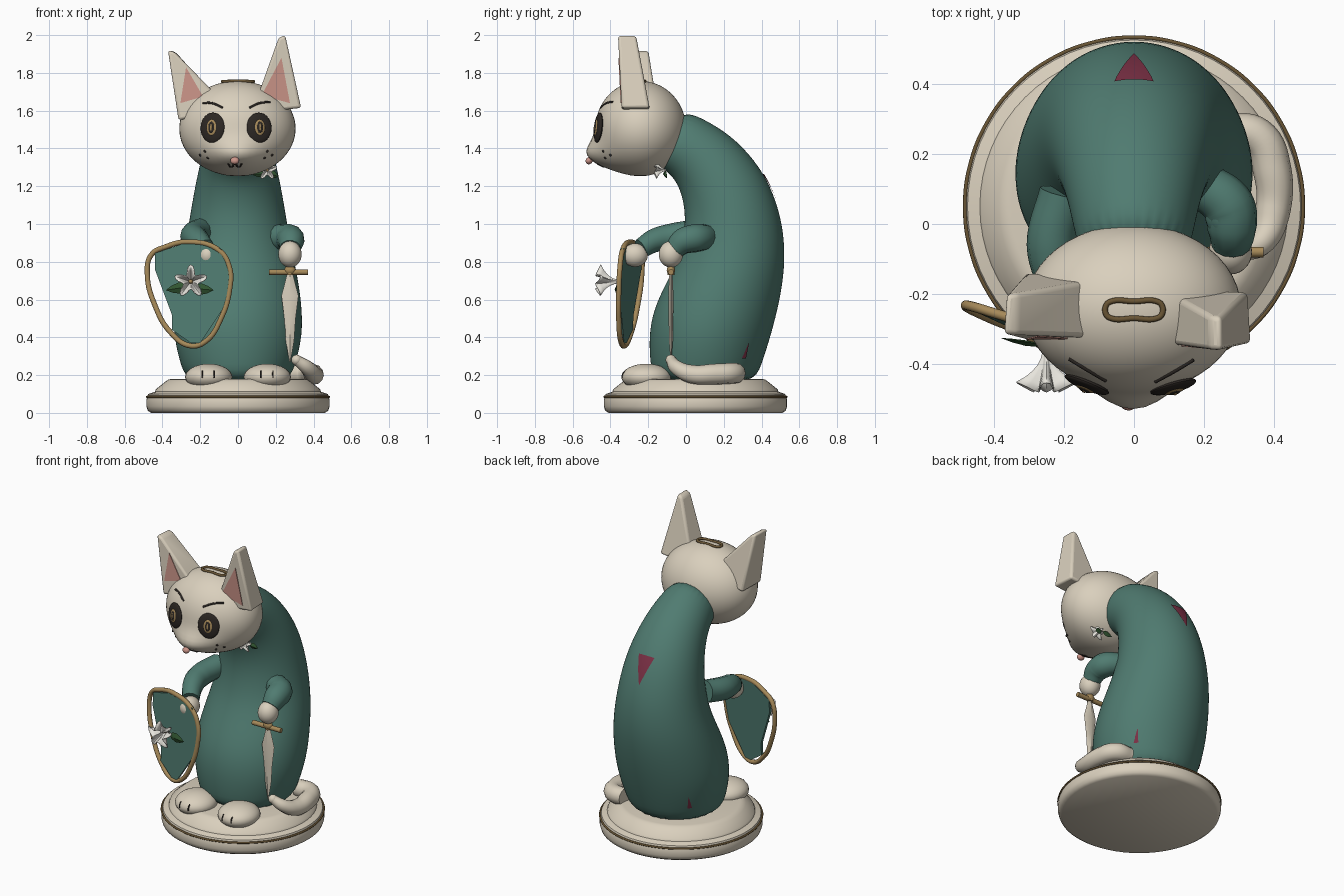
import bpy, bmesh
from math import sin, cos, pi
from mathutils import Vector, Matrix
from mathutils.bvhtree import BVHTree

if "Cube" in bpy.data.objects:
    bpy.data.objects.remove(bpy.data.objects["Cube"])

def mat(name, r, g, b):
    m = bpy.data.materials.new(name)
    m.diffuse_color = (r, g, b, 1)
    m.use_nodes = True
    m.node_tree.nodes["Principled BSDF"].inputs["Base Color"].default_value = m.diffuse_color
    return m

CREAM, TEAL = mat("cream", .70, .63, .51), mat("teal", .08, .20, .165)
GOLD, DARK = mat("gold", .38, .25, .10), mat("dark", .025, .02, .017)
PINK, RED = mat("pink", .60, .30, .25), mat("wine", .20, .03, .06)
WHITE, GREEN = mat("white", .80, .78, .72), mat("green", .03, .09, .03)
TRIM = mat("dark_gold", .14, .09, .035)

def obj_from(bm, name, m):
    bmesh.ops.recalc_face_normals(bm, faces=bm.faces)
    me = bpy.data.meshes.new(name)
    bm.to_mesh(me); bm.free()
    o = bpy.data.objects.new(name, me)
    bpy.context.collection.objects.link(o)
    me.materials.append(m)
    return o

def loft(name, rings, m, caps=True):
    bm = bmesh.new()
    vs = [[bm.verts.new(p) for p in r] for r in rings]
    n = len(vs[0])
    for a, b in zip(vs, vs[1:]):
        for i in range(n):
            bm.faces.new((a[i], a[(i+1) % n], b[(i+1) % n], b[i]))
    if caps:
        bm.faces.new(vs[0]); bm.faces.new(vs[-1])
    return obj_from(bm, name, m)

def ball(name, loc, r, m, normal=None):
    bm = bmesh.new()
    bmesh.ops.create_uvsphere(bm, u_segments=28, v_segments=16, radius=1)
    q = Matrix.Identity(4)
    if normal:
        q = normal.to_track_quat('Z', 'Y').to_matrix().to_4x4()
    bm.transform(Matrix.Translation(loc) @ q @ Matrix.Diagonal((*r, 1)))
    return obj_from(bm, name, m)

def tube(name, pts, radius, m, radii=None, cyclic=False):
    cu = bpy.data.curves.new(name, 'CURVE')
    cu.dimensions, cu.bevel_depth, cu.bevel_resolution = '3D', radius, 4
    cu.use_fill_caps, cu.resolution_u = True, 8
    s = cu.splines.new('BEZIER')
    s.bezier_points.add(len(pts) - 1)
    for i, p in enumerate(pts):
        b = s.bezier_points[i]
        b.co, b.handle_left_type, b.handle_right_type = p, 'AUTO', 'AUTO'
        b.radius = radii[i] if radii else 1
    s.use_cyclic_u = cyclic
    tmp = bpy.data.objects.new(name, cu)
    bpy.context.collection.objects.link(tmp)
    dg = bpy.context.evaluated_depsgraph_get()
    me = bpy.data.meshes.new_from_object(tmp.evaluated_get(dg))
    bpy.data.objects.remove(tmp)
    o = bpy.data.objects.new(name, me)
    bpy.context.collection.objects.link(o)
    me.materials.clear(); me.materials.append(m)
    return o

def bvh(o):
    dg = bpy.context.evaluated_depsgraph_get()
    return BVHTree.FromObject(o, dg)

def front(tree, x, z):
    p, n = tree.ray_cast(Vector((x, -2, z)), Vector((0, 1, 0)))[:2]
    return p, n

def circle(r, z, n=64, cy=.05):
    return [(r*cos(2*pi*i/n), cy + r*sin(2*pi*i/n), z) for i in range(n)]

# Plinth
loft("base", [circle(r, z) for r, z in [(.46, 0), (.478, .012), (.485, .035), (.485, .07), (.475, .1),
     (.44, .112), (.435, .125), (.385, .165), (.37, .176), (.35, .18)]], CREAM)
tube("base_trim", circle(.482, .085, 24), .006, TRIM, cyclic=True)

# Cloaked body: tilted elliptical sections (front y,z, back y,z, half width)
secs = [(-.17, .15, .36, .15, .265), (-.19, .25, .40, .25, .305), (-.2, .4, .455, .42, .345), (-.175, .55, .5, .6, .34),
        (-.1, .7, .525, .77, .315), (-.04, .82, .522, .92, .285), (-.01, .95, .5, 1.05, .262), (-.005, 1.07, .45, 1.2, .24),
        (-.03, 1.18, .365, 1.34, .215), (-.07, 1.25, .24, 1.47, .19), (-.13, 1.3, .09, 1.56, .17), (-.22, 1.34, -.03, 1.61, .14)]
rings = []
for fy, fz, by, bz, w in secs:
    c, h = Vector((0, (fy+by)/2, (fz+bz)/2)), Vector((0, (by-fy)/2, (bz-fz)/2))
    rings.append([c + h*sin(2*pi*i/28) + Vector((w*cos(2*pi*i/28), 0, 0)) for i in range(28)])
body = loft("body", rings, TEAL)
sub = body.modifiers.new("smooth", 'SUBSURF')
sub.levels = sub.render_levels = 2
bpy.context.view_layer.update()
body_tree = bvh(body)

# Wine patches wrapped on the body
def patch(name, corners):
    bm = bmesh.new()
    bm.faces.new([bm.verts.new(c) for c in corners])
    bmesh.ops.subdivide_edges(bm, edges=bm.edges[:], cuts=6, use_grid_fill=True)
    bmesh.ops.triangulate(bm, faces=bm.faces)
    for v in bm.verts:
        p, n = body_tree.find_nearest(v.co)[:2]
        v.co = p + n*.006
    return obj_from(bm, name, RED)

patch("back_patch", [(-.06, .42, 1.27), (.06, .42, 1.27), (0, .5, 1.1)])
for s in (-1, 1):
    patch("hem_patch", [(s*.27, .31, .28), (s*.25, .335, .28), (s*.27, .35, .37)])

# Head: ellipsoid with a muzzle bulge
bm = bmesh.new()
bmesh.ops.create_uvsphere(bm, u_segments=48, v_segments=32, radius=1)
for v in bm.verts:
    n = v.co.copy()
    g = math_g = 2.718 ** (-((n.x/.5)**2 + ((n.z+.58)/.33)**2)) if n.y < 0 else 0
    g *= min(1, max(0, -n.y*2))
    v.co = (-.003 + .308*n.x, -.24 + .24*n.y - .085*g, 1.505 + .252*n.z)
head = obj_from(bm, "head", CREAM)
bpy.context.view_layer.update()
ht = bvh(head)

# Ears: thick slabs with pink linings
def ear(outline, pink, fb, ft, bb, bt):
    z0, z1 = min(p[1] for p in outline), max(p[1] for p in outline)
    y = lambda z, a, b: a + (b-a)*(z-z0)/(z1-z0)
    cx = sum(p[0] for p in outline)/len(outline)
    o = loft("ear", [[(x, y(z, fb, ft), z) for x, z in outline],
                     [(cx+(x-cx)*.92, y(z, bb, bt), z) for x, z in outline]], CREAM)
    b = o.modifiers.new("bevel", 'BEVEL')
    b.width, b.segments = .014, 3
    loft("ear_lining", [[(x, y(z, fb, ft)+d, z) for x, z in pink] for d in (-.004, .01)], PINK)

ear([(-.372, 1.92), (-.335, 1.91), (-.12, 1.69), (-.2, 1.57), (-.315, 1.55)],
    [(-.275, 1.83), (-.185, 1.675), (-.305, 1.64)], -.33, -.315, -.14, -.2)
ear([(.215, 1.985), (.25, 2.0), (.335, 1.615), (.2, 1.6), (.11, 1.695)],
    [(.23, 1.88), (.125, 1.68), (.275, 1.64)], -.34, -.36, -.19, -.265)

# Slot rim on the crown
slot = [(-.08, .012), (-.068, .023), (0, .024), (.068, .023), (.08, .012), (.08, -.012), (.068, -.023), (0, -.024), (-.068, -.023), (-.08, -.012)]
tube("slot_rim", [(x, -.245+y, 1.757 - .4*x*x) for x, y in slot], .008, TRIM, cyclic=True)

# Eyes, brows, nose, mouth, whisker spots
for x in (-.135, .112):
    p, n = front(ht, x, 1.51)
    ball("eye", p, (.068, .08, .016), DARK, n)
    ball("iris", p + n*.013, (.028, .042, .007), GOLD, n)
    ball("pupil", p + n*.017, (.017, .031, .006), DARK, n)
    ball("eye_glint", p + n*.021, (.006, .02, .004), GOLD, n)

def face_line(name, tree, pts, r=.006, m=DARK):
    tube(name, [front(tree, x, z)[0] for x, z in pts], r, m)

face_line("brow", ht, [(-.185, 1.64), (-.14, 1.64), (-.08, 1.615)])
face_line("brow", ht, [(.06, 1.615), (.115, 1.64), (.17, 1.645)])
p, n = front(ht, -.016, 1.345)
ball("nose", p + n*.012, (.024, .018, .02), PINK, n)
face_line("mouth", ht, [(-.052, 1.32), (-.035, 1.303), (-.016, 1.318), (.003, 1.303), (.02, 1.32)], .005)
face_line("mouth", ht, [(-.016, 1.34), (-.016, 1.318)], .004)
for s in (-1, 1):
    for x, z in ((.165, 1.385), (.19, 1.365), (.15, 1.35)):
        ball("whisker_spot", front(ht, s*x - .01, z)[0], (.007,)*3, DARK)

# Arms and paws
tube("sleeve_left", [(-.2, .09, .96), (-.235, -.06, .935), (-.215, -.16, .915), (-.175, -.24, .87)], .07, TEAL, [1, 1.02, .9, .75])
ball("paw_left", (-.16, -.27, .835), (.055, .068, .062), CREAM)
tube("sleeve_right", [(.2, .11, .93), (.27, .05, .925), (.28, -.01, .91), (.277, -.06, .87)], .075, TEAL, [.9, 1, .95, .75])
ball("sleeve_elbow", (.275, .03, .92), (.073, .085, .07), TEAL)
ball("paw_right", (.275, -.08, .84), (.062, .064, .07), CREAM)

# Dagger
tube("dagger_grip", [(.275, -.08, .84), (.275, -.08, .73)], .018, GOLD)
ball("dagger_pommel", (.275, -.08, .755), (.03, .022, .025), GOLD)
tube("dagger_guard", [(.165, -.08, .745), (.37, -.08, .745)], .015, GOLD)
loft("dagger_blade", [[(.275-w, -.08, z), (.275, -.08-t, z), (.275+w, -.08, z), (.275, -.08+t, z)]
     for z, w, t in [(.74, .014, .008), (.62, .045, .014), (.5, .03, .012), (.38, .022, .01), (.27, .003, .002)]], CREAM)

# Shield with rim
sy = lambda x, z: -.355 + .12*max(0, (-.035-x)/.45)**1.3 + .05*(z-.68)
rim = [(-.265, .905), (-.38, .88), (-.46, .835), (-.48, .73), (-.44, .57), (-.36, .43), (-.25, .355), (-.17, .38),
       (-.09, .5), (-.045, .65), (-.045, .77), (-.1, .86)]
tube("shield_rim", [(x, sy(x, z), z) for x, z in rim], .014, GOLD, cyclic=True)
plate = [(-.265, .905), (-.44, .845), (-.44, .76), (-.35, .52), (-.35, .44), (-.25, .37), (-.2, .37), (-.06, .58), (-.04, .72), (-.09, .87)]
loft("shield_plate", [[(x, sy(x, z)+d, z) for x, z in plate] for d in (-.01, .01)], TEAL)

# Trumpet flowers with leaves
def flower(name, loc, r, depth):
    N, rr = 40, []
    for k in range(7):
        t = k/6
        rr.append([(loc[0] + r*(.12+.68*t**2.2)*(1+.38*t*cos(5*a))*sin(a), loc[1] - depth*t + .12*depth*t*t*cos(5*a),
                    loc[2] + r*(.12+.68*t**2.2)*(1+.38*t*cos(5*a))*cos(a)) for a in [2*pi*i/N for i in range(N)]])
    o = loft(name, rr, WHITE, False)
    s = o.modifiers.new("thick", 'SOLIDIFY')
    s.thickness = .004
    ball(name + "_heart", (loc[0], loc[1]-depth*.35, loc[2]), (r*.15, depth*.2, r*.15), GOLD)

def leaf(base, tip, w):
    a, b = Vector(base), Vector(tip)
    side = (b-a).cross(Vector((0, 1, 0))).normalized()
    pts = [(0, .1), (.2, .75), (.45, 1), (.75, .65), (1, .03)]
    loft("leaf", [[a.lerp(b, t) + side*w*k, a.lerp(b, t) + Vector((0, -.012*k, 0)),
                   a.lerp(b, t) - side*w*k, a.lerp(b, t) + Vector((0, .004*k, 0))] for t, k in pts], GREEN)

flower("shield_flower", (-.25, -.345, .695), .082, .12)
leaf((-.25, -.345, .67), (-.38, -.325, .65), .03)
leaf((-.25, -.355, .66), (-.13, -.375, .65), .03)
flower("collar_flower", (.155, -.105, 1.285), .05, .055)
leaf((.15, -.11, 1.27), (.08, -.11, 1.26), .018)
leaf((.16, -.11, 1.27), (.215, -.1, 1.25), .02)

# Feet with toe lines
for s in (-1, 1):
    foot = ball("foot", (s*.155, -.21, .19), (.125, .132, .07), CREAM)
    bpy.context.view_layer.update()
    ft = bvh(foot)
    for d in (-.035, .03):
        face_line("toe_line", ft, [(s*.155+d, z) for z in (.185, .205, .222)], .004)

# Tail curled along the side
tube("tail", [(.26, .26, .21), (.35, .25, .21), (.395, .15, .205), (.395, .03, .205), (.365, -.05, .24), (.31, -.08, .28)],
     .055, CREAM, [1, 1, 1, .9, .7, .5])
ball("tail_tip", (.31, -.08, .28), (.028,)*3, CREAM)

# Smooth shading with crisp edges
bpy.ops.object.select_all(action='SELECT')
bpy.context.view_layer.objects.active = body
bpy.ops.object.shade_smooth_by_angle(angle=.7)
